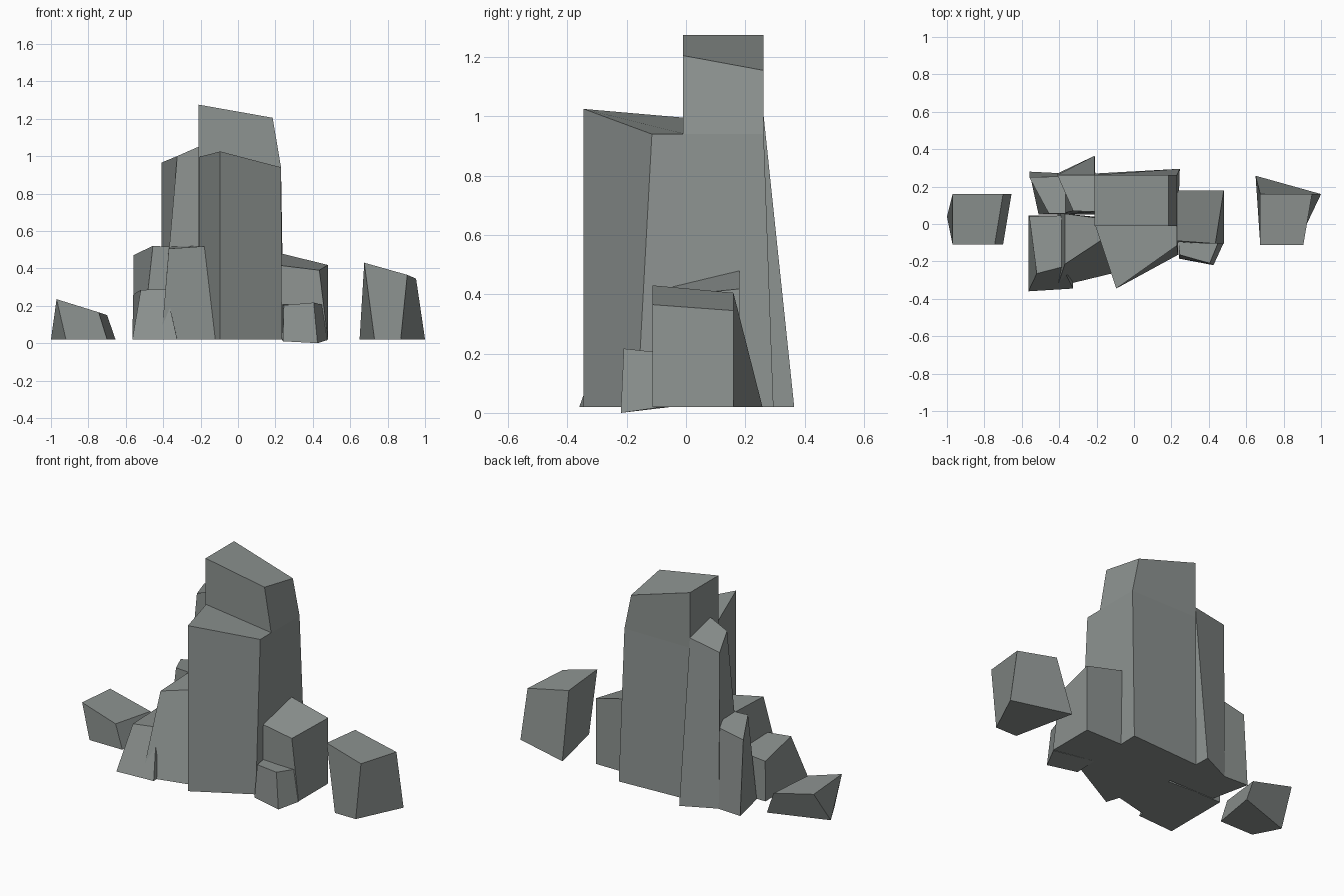
import bpy, bmesh

stone = bpy.data.materials.new("grey stone")
stone.diffuse_color = (0.27, 0.295, 0.285, 1)


def rock(name, *rings):
    """Chiselled stone: loft matching rings of (x, y, z), bottom ring first."""
    bm = bmesh.new()
    loops = [[bm.verts.new(p) for p in ring] for ring in rings]
    n = len(loops[0])
    bm.faces.new(loops[0][::-1])
    bm.faces.new(loops[-1])
    for a, b in zip(loops, loops[1:]):
        for i in range(n):
            j = (i + 1) % n
            bm.faces.new((a[i], a[j], b[j], b[i]))
    bmesh.ops.recalc_face_normals(bm, faces=bm.faces[:])
    mesh = bpy.data.meshes.new(name)
    bm.to_mesh(mesh)
    bm.free()
    mesh.materials.append(stone)
    bpy.context.collection.objects.link(bpy.data.objects.new(name, mesh))


def flat(*pts, z=0.02):
    return [(x, y, z) for x, y in pts]


# Tall central pillar, straight shaft with a narrower crown
rock("tall_pillar",
     flat((-0.21, -0.01), (0.235, -0.01), (0.245, 0.295), (-0.21, 0.27)),
     flat((-0.21, -0.01), (0.23, -0.01), (0.23, 0.262), (-0.21, 0.262), z=0.94),
     [(-0.21, -0.01, 1.275), (0.185, -0.01, 1.205), (0.185, 0.262, 1.155), (-0.21, 0.262, 1.275)])

# Wedge pillar in front
rock("front_pillar",
     flat((-0.095, -0.345), (0.235, -0.165), (0.235, 0.0), (-0.21, 0.0)),
     [(-0.095, -0.345, 1.025), (0.23, -0.115, 0.94), (0.23, 0.0, 0.94), (-0.21, 0.0, 0.995)])

# Stepped stones on the left rear
rock("rear_left_pillar",
     flat((-0.41, 0.05), (-0.20, 0.05), (-0.21, 0.365), (-0.41, 0.27)),
     [(-0.325, 0.07, 1.0), (-0.20, 0.065, 1.055), (-0.21, 0.262, 1.0), (-0.41, 0.262, 0.965)])
rock("rear_left_step",
     flat((-0.51, 0.05), (-0.36, 0.05), (-0.36, 0.27), (-0.56, 0.28)),
     [(-0.455, 0.055, 0.52), (-0.36, 0.055, 0.515), (-0.36, 0.255, 0.51), (-0.56, 0.25, 0.47)])

# Stepped stones on the left front
rock("front_left_step",
     flat((-0.41, -0.335), (-0.12, -0.265), (-0.12, 0.03), (-0.41, 0.05)),
     [(-0.37, -0.215, 0.505), (-0.18, -0.09, 0.518), (-0.18, 0.03, 0.52), (-0.37, 0.055, 0.515)])
rock("front_left_low_step",
     flat((-0.565, -0.36), (-0.325, -0.345), (-0.34, 0.045), (-0.565, 0.045)),
     [(-0.52, -0.265, 0.285), (-0.385, -0.23, 0.287), (-0.38, 0.045, 0.28), (-0.56, 0.04, 0.26)])

# Two low stones on the right
rock("right_step",
     flat((0.23, -0.10), (0.48, -0.105), (0.48, 0.18), (0.23, 0.18)),
     [(0.23, -0.09, 0.415), (0.435, -0.105, 0.39), (0.48, 0.18, 0.418), (0.23, 0.18, 0.48)])
rock("right_low_step",
     [(0.24, -0.185, 0.01), (0.425, -0.22, 0.0), (0.48, -0.10, 0.017), (0.235, -0.05, 0.02)],
     [(0.245, -0.165, 0.203), (0.405, -0.21, 0.217), (0.45, -0.10, 0.205), (0.235, -0.08, 0.207)])

# Loose boulders to either side
rock("right_boulder",
     flat((0.73, -0.113), (0.87, -0.113), (1.0, 0.16), (0.65, 0.258)),
     [(0.675, -0.113, 0.43), (0.905, -0.113, 0.365), (0.952, 0.16, 0.345), (0.675, 0.16, 0.405)])
rock("left_boulder",
     flat((-0.92, -0.11), (-0.70, -0.11), (-0.655, 0.16), (-1.0, 0.04)),
     [(-0.97, -0.11, 0.235), (-0.745, -0.11, 0.165), (-0.70, 0.16, 0.15), (-0.97, 0.16, 0.215)])
